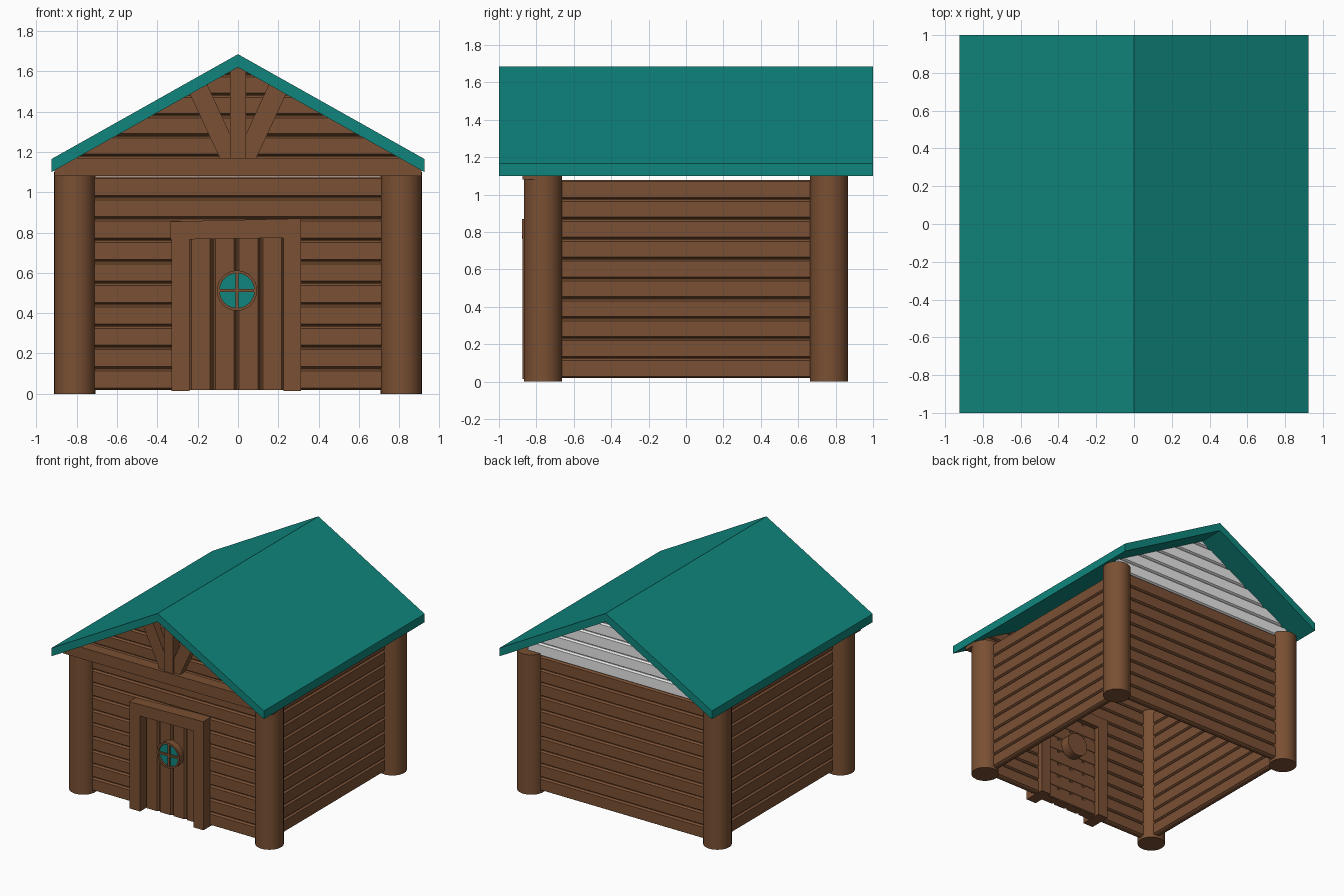
import bpy
import bmesh
from math import pi
from mathutils import Vector, Matrix

if "Cube" in bpy.data.objects:
    bpy.data.objects.remove(bpy.data.objects["Cube"], do_unlink=True)


def material(name, rgb):
    m = bpy.data.materials.new(name)
    m.use_nodes = True
    m.diffuse_color = (*rgb, 1)
    bsdf = m.node_tree.nodes["Principled BSDF"]
    bsdf.inputs["Base Color"].default_value = (*rgb, 1)
    bsdf.inputs["Roughness"].default_value = 0.8
    return m


WOOD = material("brown wood", (0.195, 0.08, 0.033))
TEAL = material("teal", (0.005, 0.235, 0.205))
PALE = material("pale grey", (0.8, 0.8, 0.8))

RIDGE, EAVE_X, SLOPE = 1.62, 0.925, 0.562   # underside of the roof


def finish(name, bm, mat):
    bmesh.ops.recalc_face_normals(bm, faces=bm.faces)
    mesh = bpy.data.meshes.new(name)
    bm.to_mesh(mesh)
    bm.free()
    mesh.materials.append(mat)
    ob = bpy.data.objects.new(name, mesh)
    bpy.context.collection.objects.link(ob)
    return ob


def prism(name, pts, axis, lo, hi, mat, under_roof=False):
    """Extrude a 2D outline along an axis, optionally trimmed by the roof."""
    place = {"x": lambda a, b, t: (t, a, b),
             "y": lambda a, b, t: (a, t, b),
             "z": lambda a, b, t: (a, b, t)}[axis]
    bm = bmesh.new()
    face = bm.faces.new([bm.verts.new(place(a, b, lo)) for a, b in pts])
    ext = bmesh.ops.extrude_face_region(bm, geom=[face])
    verts = [g for g in ext["geom"] if isinstance(g, bmesh.types.BMVert)]
    bmesh.ops.translate(bm, verts=verts, vec=place(0, 0, hi - lo))
    if under_roof:
        for s in (-1, 1):
            cut = bmesh.ops.bisect_plane(
                bm, geom=bm.verts[:] + bm.edges[:] + bm.faces[:],
                plane_co=Vector((0, 0, RIDGE + 0.01)),
                plane_no=Vector((s * SLOPE, 0, 1)), clear_outer=True)
            edges = [g for g in cut["geom_cut"] if isinstance(g, bmesh.types.BMEdge)]
            bmesh.ops.holes_fill(bm, edges=edges, sides=0)
    return finish(name, bm, mat)


def box(name, x, y, z, mat, under_roof=False):
    pts = [(x[0], z[0]), (x[1], z[0]), (x[1], z[1]), (x[0], z[1])]
    return prism(name, pts, "y", y[0], y[1], mat, under_roof)


def planks(start, pitch, count, centre, half=0.028, groove=0.014):
    """Outline of a boarded panel, chamfered at every joint on both sides."""
    side = []
    for i in range(count):
        a, b = start + i * pitch, start + (i + 1) * pitch
        side += [(half - groove, a), (half, a + groove * 0.6), (half, b - groove)]
        side.append((half - groove, b - groove * 0.3))
    return ([(centre + d, t) for d, t in side]
            + [(centre - d, t) for d, t in reversed(side)])


def cylinder(name, radius, depth, centre, mat, lying=False, segments=32):
    bm = bmesh.new()
    turn = Matrix.Rotation(pi / 2, 4, "X") if lying else Matrix()
    bmesh.ops.create_cone(bm, cap_ends=True, segments=segments, radius1=radius,
                          radius2=radius, depth=depth,
                          matrix=Matrix.Translation(centre) @ turn)
    ob = finish(name, bm, mat)
    smooth(ob)
    return ob


def smooth(ob):
    bpy.ops.object.select_all(action="DESELECT")
    ob.select_set(True)
    bpy.context.view_layer.objects.active = ob
    bpy.ops.object.shade_smooth_by_angle(angle=0.6)


# Roof: one folded slab
low = RIDGE - SLOPE * EAVE_X
thick = 0.065
prism("roof", [(-EAVE_X, low), (0, RIDGE), (EAVE_X, low), (EAVE_X, low + thick),
               (0, RIDGE + thick), (-EAVE_X, low + thick)], "y", -1, 1, TEAL)

# Corner posts
for sx, side in ((-1, "right"), (1, "left")):
    for sy, end in ((-1, "front"), (1, "back")):
        cylinder(f"{end}_{side}_post", 0.102, 1.1, (sx * 0.81, sy * 0.765, 0.55), WOOD)

# Boarded walls and gables
BASE, PITCH = 0.02, 0.1063
for s, side, end in ((-1, "right", "front"), (1, "left", "back")):
    prism(f"{side}_wall", planks(BASE, PITCH, 10, s * 0.785), "y", -0.76, 0.76, WOOD)
    prism(f"{end}_wall", planks(BASE, PITCH, 10, s * 0.765), "x", -0.8, 0.8, WOOD)
    prism(f"{end}_gable", planks(1.08, 0.101, 6, s * 0.765), "x", -0.82, 0.82,
          WOOD if s < 0 else PALE, under_roof=True)

# Front truss: tie beam, king post and braces
box("tie_beam", (-0.91, 0.91), (-0.875, -0.77), (1.08, 1.17), WOOD, True)
box("king_post", (-0.04, 0.04), (-0.865, -0.77), (1.17, 1.64), WOOD, True)
brace = [(0.24, 1.49), (0.09, 1.168), (0.04, 1.168), (0.04, 1.29), (0.153, 1.535)]
for s, side in ((-1, "right"), (1, "left")):
    prism(f"{side}_brace", [(s * x, z) for x, z in brace], "y", -0.85, -0.77, WOOD)

# Door and its frame
prism("door", [(t, d) for d, t in planks(-0.24, 0.118, 4, -0.775, 0.035, 0.016)],
      "z", 0.02, 0.78, WOOD)
box("right_jamb", (-0.33, -0.24), (-0.875, -0.7), (0.015, 0.8), WOOD)
box("left_jamb", (0.225, 0.312), (-0.875, -0.7), (0.015, 0.8), WOOD)
prism("door_header", [(-0.335, 0.765), (0.312, 0.775), (0.312, 0.87), (-0.335, 0.855)],
      "y", -0.877, -0.7, WOOD)

# Round window
WX, WZ = -0.005, 0.512
cylinder("window_drum", 0.092, 0.18, (WX, -0.75, WZ), WOOD, True)
cylinder("window_glass", 0.09, 0.006, (WX, -0.843, WZ), TEAL, True)
ring = bmesh.new()
section = [(0.086, -0.862), (0.1, -0.862), (0.1, -0.8), (0.086, -0.8)]
verts = [ring.verts.new((WX + r, y, WZ)) for r, y in section]
loop = [ring.edges.new((verts[i], verts[(i + 1) % 4])) for i in range(4)]
bmesh.ops.spin(ring, geom=verts + loop, cent=(WX, 0, WZ), axis=(0, 1, 0),
               angle=2 * pi, steps=32, use_merge=True)
bmesh.ops.remove_doubles(ring, verts=ring.verts, dist=0.0005)
smooth(finish("window_ring", ring, WOOD))
bar, reach = 0.008, 0.09
box("window_upright", (WX - bar, WX + bar), (-0.858, -0.84), (WZ - reach, WZ + reach), WOOD)
box("window_crossbar", (WX - reach, WX + reach), (-0.858, -0.84), (WZ - bar, WZ + bar), WOOD)
